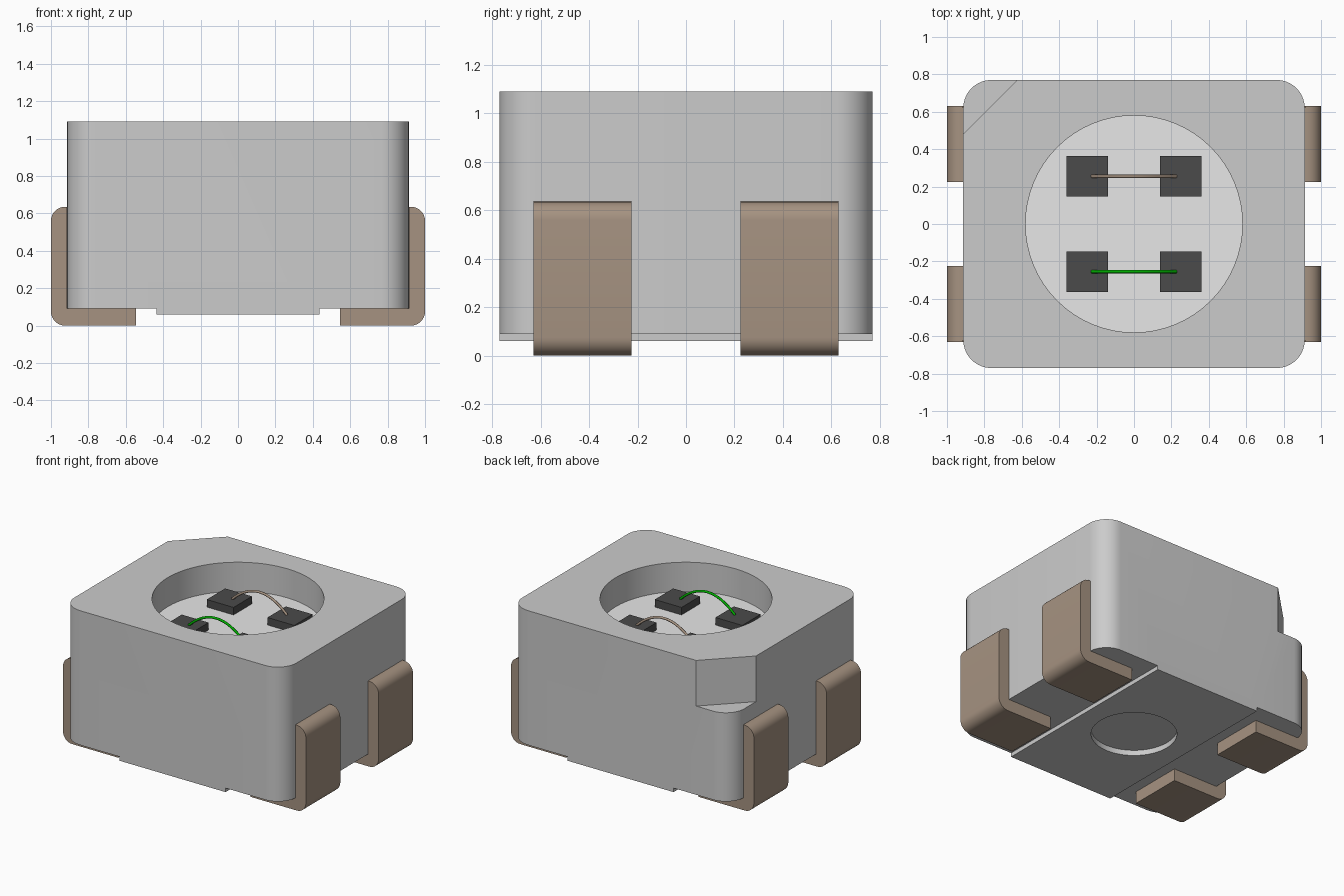
import bpy, bmesh, math

cube = bpy.data.objects.get("Cube")
if cube:
    bpy.data.objects.remove(cube, do_unlink=True)


def material(name, rgb):
    m = bpy.data.materials.new(name)
    m.use_nodes = True
    m.diffuse_color = (*rgb, 1)
    m.node_tree.nodes["Principled BSDF"].inputs["Base Color"].default_value = (*rgb, 1)
    return m


GREY = material("body grey", (0.6, 0.6, 0.6))
PALE = material("pale floor", (0.8, 0.8, 0.8))
TAN = material("tan metal", (0.38, 0.29, 0.22))
DARK = material("dark chip", (0.07, 0.07, 0.07))
GREEN = material("green wire", (0.0, 0.42, 0.0))


def prism(name, points, low, high, mat, axis="z"):
    """Extrude a closed outline along z, or an xz outline along y."""
    bm = bmesh.new()
    place = (lambda a, b, h: (a, b, h)) if axis == "z" else (lambda a, b, h: (a, h, b))
    face = bm.faces.new([bm.verts.new(place(a, b, low)) for a, b in points])
    ext = bmesh.ops.extrude_face_region(bm, geom=[face])
    step = (0, 0, high - low) if axis == "z" else (0, high - low, 0)
    verts = [g for g in ext["geom"] if isinstance(g, bmesh.types.BMVert)]
    bmesh.ops.translate(bm, verts=verts, vec=step)
    bmesh.ops.recalc_face_normals(bm, faces=bm.faces)
    me = bpy.data.meshes.new(name)
    bm.to_mesh(me)
    bm.free()
    me.materials.append(mat)
    ob = bpy.data.objects.new(name, me)
    bpy.context.collection.objects.link(ob)
    return ob


def arc(cx, cy, r, start, end, n):
    return [(cx + r * math.cos(math.radians(start + (end - start) * i / n)),
             cy + r * math.sin(math.radians(start + (end - start) * i / n)))
            for i in range(n + 1)]


def circle(r, n=64):
    return arc(0, 0, r, 0, 360, n)[:-1]


def rect(x0, x1, y0, y1):
    return [(x0, y0), (x1, y0), (x1, y1), (x0, y1)]


def smooth(ob):
    bpy.ops.object.select_all(action="DESELECT")
    ob.select_set(True)
    bpy.context.view_layer.objects.active = ob
    bpy.ops.object.shade_smooth_by_angle(angle=math.radians(30))


# Housing block with rounded vertical edges
W, D, R = 0.913, 0.77, 0.15
outline = []
for sx, sy, a in ((1, 1, 0), (-1, 1, 90), (-1, -1, 180), (1, -1, 270)):
    outline += arc(sx * (W - R), sy * (D - R), R, a, a + 90, 10)
housing = prism("housing", outline, 0.06, 1.09, GREY)

# Cuts: top cup, corner notch, raised underside ends, round dimple below
FLOOR = 0.87
cutters = [
    prism("cup_cutter", circle(0.58), FLOOR, 1.3, GREY),
    prism("notch_cutter", [(-1.113, 0.28), (-0.423, 0.97), (-1.113, 0.97)], 0.75, 1.3, GREY),
    prism("left_end_cutter", rect(0.437, 1.2, -1, 1), -0.1, 0.09, GREY),
    prism("right_end_cutter", rect(-1.2, -0.437, -1, 1), -0.1, 0.09, GREY),
    prism("dimple_cutter", circle(0.29, 48), -0.1, 0.1, GREY),
]
bpy.context.view_layer.objects.active = housing
for c in cutters:
    c.hide_render = True
    mod = housing.modifiers.new(c.name, "BOOLEAN")
    mod.operation = "DIFFERENCE"
    mod.solver = "EXACT"
    mod.object = c
    bpy.ops.object.modifier_apply(modifier=mod.name)
for c in cutters:
    bpy.data.objects.remove(c, do_unlink=True)
smooth(housing)

# Pale plate on the cup floor
prism("cup_floor", circle(0.579), FLOOR - 0.002, FLOOR + 0.004, PALE)

# L-shaped terminals wrapped round both ends
T, H, RAD = 0.087, 0.635, 0.075
lead = ([(0.545, 0)] + arc(1 - RAD, RAD, RAD, -90, 0, 8)
        + arc(1 - RAD, H - RAD, RAD, 0, 90, 8)
        + [(1 - T, H), (1 - T, 0.09), (0.545, 0.09)])
for side, sx in (("left", 1), ("right", -1)):
    for end, y0 in (("front", -0.63), ("back", 0.225)):
        smooth(prism(f"{end}_{side}_terminal", [(sx * x, z) for x, z in lead],
                     y0, y0 + 0.405, TAN, axis="y"))

# Chips and the arched bond wires joining each pair
TOP = 0.93
for end, y, mat in (("front", -0.255, GREEN), ("back", 0.255, TAN)):
    for side, x in (("left", 0.25), ("right", -0.25)):
        prism(f"{end}_{side}_chip", rect(x - 0.11, x + 0.11, y - 0.108, y + 0.108),
              FLOOR, TOP, DARK)
    curve = bpy.data.curves.new(f"{end}_wire", "CURVE")
    curve.dimensions = "3D"
    curve.bevel_depth = 0.009
    curve.bevel_resolution = 2
    curve.use_fill_caps = True
    spline = curve.splines.new("POLY")
    spline.points.add(16)
    for i, p in enumerate(spline.points):
        t = i / 8 - 1
        p.co = (0.225 * t, y, TOP + 0.11 * (1 - t * t), 1)
    spline.use_smooth = True
    curve.materials.append(mat)
    bpy.context.collection.objects.link(bpy.data.objects.new(f"{end}_wire", curve))
